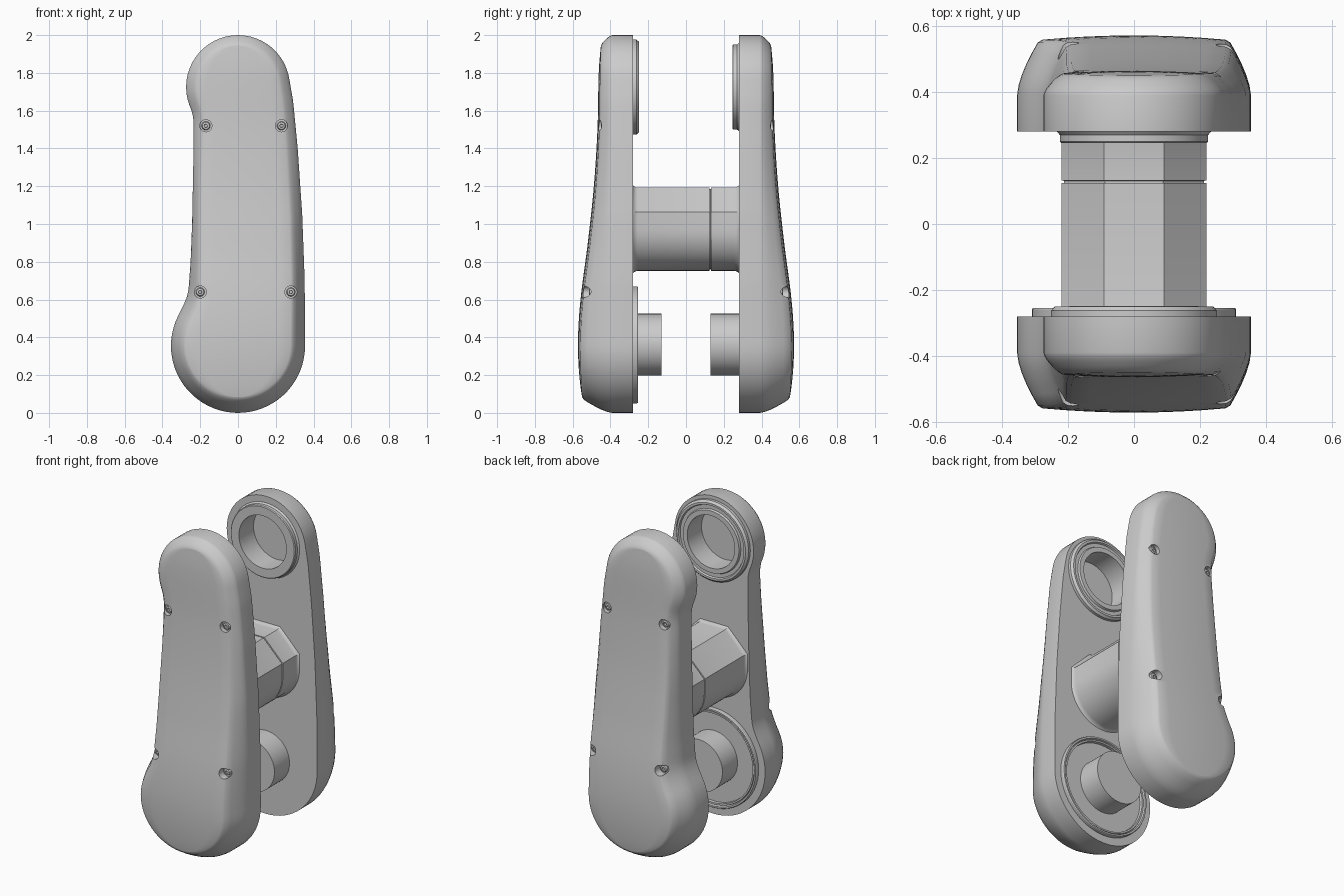
import bpy, bmesh, math
from mathutils import Vector

if "Cube" in bpy.data.objects:
    bpy.data.objects.remove(bpy.data.objects["Cube"])

IN = 0.28            # distance of the inner plate faces from y = 0
SCREWS = [(-0.17, 1.52, 0.435), (0.23, 1.52, 0.435), (-0.2, 0.64, 0.50), (0.28, 0.64, 0.50)]


def finish(name, bm, angle=30):
    bmesh.ops.remove_doubles(bm, verts=bm.verts, dist=1e-5)
    bmesh.ops.recalc_face_normals(bm, faces=bm.faces)
    me = bpy.data.meshes.new(name)
    bm.to_mesh(me)
    bm.free()
    ob = bpy.data.objects.new(name, me)
    bpy.context.collection.objects.link(ob)
    smooth(ob, angle)
    return ob


def smooth(ob, angle):
    bpy.ops.object.select_all(action='DESELECT')
    ob.select_set(True)
    bpy.context.view_layer.objects.active = ob
    bpy.ops.object.shade_smooth_by_angle(angle=math.radians(angle))


def bridge(bm, a, b):
    n = len(a)
    for i in range(n):
        j = (i + 1) % n
        bm.faces.new((a[i], a[j], b[j], b[i]))


def lathe(name, profile, s, cx, cz, n=64, closed=False):
    """Revolve (radius, |y|) points about an axis along y."""
    bm = bmesh.new()
    rings = [[bm.verts.new((cx + r * math.cos(2 * math.pi * k / n), s * y,
                            cz + r * math.sin(2 * math.pi * k / n))) for k in range(n)]
             for r, y in profile]
    for a, b in zip(rings, rings[1:]):
        bridge(bm, a, b)
    if closed:
        bridge(bm, rings[-1], rings[0])
    return finish(name, bm)


def arc(cz, r, a0, a1, side, n=24):
    return [Vector((side * r * math.cos(math.radians(a0 + (a1 - a0) * k / n)),
                    cz + r * math.sin(math.radians(a0 + (a1 - a0) * k / n)))) for k in range(n + 1)]


def resample(pts, n):
    lens = [0]
    for a, b in zip(pts, pts[1:]):
        lens.append(lens[-1] + (b - a).length)
    out, j = [], 0
    for k in range(n + 1):
        d = lens[-1] * k / n
        while j < len(pts) - 2 and lens[j + 1] < d:
            j += 1
        out.append(pts[j].lerp(pts[j + 1], (d - lens[j]) / (lens[j + 1] - lens[j])))
    return out


# Thickness curve of the plates: (z, outer |y|)
THICK = [(-.1, .50), (.07, .547), (.2, .565), (.35, .572), (.5, .567), (.65, .553), (.9, .52),
         (1.2, .488), (1.5, .469), (1.8, .462), (1.93, .452), (2.1, .43)]


def outer(x, z):
    i = 1
    while i < len(THICK) - 3 and THICK[i + 1][0] < z:
        i += 1
    (za, ya), (zb, yb), (zc, yc), (zd, yd) = THICK[i - 1:i + 3]
    t, h = (z - zb) / (zc - zb), zc - zb
    m0, m1 = h * (yc - ya) / (zc - za), h * (yd - yb) / (zd - zb)
    y = ((2*t**3 - 3*t*t + 1) * yb + (t**3 - 2*t*t + t) * m0
         + (3*t*t - 2*t**3) * yc + (t**3 - t*t) * m1)
    return y - 0.015 * (x / 0.3) ** 2


# Plate outline: left and right halves, bottom to top
N, M = 72, 8
left = resample(arc(.355, .355, -90, 31, -1)
                + [Vector(p) for p in ((-.275, .60), (-.262, .65), (-.251, .8), (-.243, 1.0),
                                       (-.237, 1.3), (-.234, 1.53), (-.24, 1.585))]
                + arc(1.725, .275, -22, 90, -1), N)
right = resample(arc(.355, .355, -90, 0, 1)
                 + [Vector(p) for p in ((.353, .7), (.34, 1.05), (.316, 1.4), (.292, 1.65))]
                 + arc(1.725, .275, 12, 90, 1), N)
outline = left + right[-2:0:-1]


def inset(frac, extra=0.0):
    res, n = [], len(outline)
    for i, p in enumerate(outline):
        t = (outline[(i + 1) % n] - outline[i - 1]).normalized()
        w = 0.068 - 0.014 * p.y
        if p.x < 0 and 0.55 < p.y < 1.65:
            w -= 0.016 * math.sin(math.pi * (p.y - .55) / 1.1)
        res.append(p + Vector((t.y, -t.x)) * (w * frac + extra))
    return res


def plate(name, s):
    bm = bmesh.new()
    loops = [[bm.verts.new((p.x, s * IN, p.y)) for p in outline]]
    bm.faces.new(loops[0])
    # rounded wall and chamfer
    for t in (0, .2, .4, .6, .8, 1):
        loops.append([bm.verts.new((p.x, s * (.39 + (outer(p.x, p.y) - .007 - .39) * t), p.y))
                      for p in inset(t ** 1.6)])
    top = inset(1, .015)
    loops.append([bm.verts.new((p.x, s * outer(p.x, p.y), p.y)) for p in top])
    for a, b in zip(loops, loops[1:]):
        bridge(bm, a, b)
    # crowned outer face, row by row
    rows = []
    for i in range(N + 1):
        a, b = top[i], top[(2 * N - i) % (2 * N)]
        pts = [a.lerp(b, k / M) for k in range(M + 1)]
        rows.append([bm.verts.new((p.x, s * outer(p.x, p.y), p.y)) for p in pts])
    for a, b in zip(rows, rows[1:]):
        for k in range(M):
            bm.faces.new((a[k], a[k + 1], b[k + 1], b[k]))
    ob = finish(name, bm, 40)
    # cut the socket and the screw holes
    cutters = [lathe("socket_cutter", [(0, .2), (.165, .2), (.165, .39), (0, .39)], s, 0, 1.725)]
    cutters += [lathe("screw_cutter", [(0, d), (.032, d), (.032, .7), (0, .7)], s, x, z, 24)
                for x, z, d in SCREWS]
    for c in cutters:
        c.hide_render = True
        m = ob.modifiers.new("cut", 'BOOLEAN')
        m.operation, m.solver, m.object = 'DIFFERENCE', 'EXACT', c
    dg = bpy.context.evaluated_depsgraph_get()
    me = bpy.data.meshes.new_from_object(ob.evaluated_get(dg))
    ob.modifiers.clear()
    ob.data = me
    for c in cutters:
        bpy.data.objects.remove(c)
    smooth(ob, 40)


for side, s in (("front", -1), ("back", 1)):
    plate(side + "_plate", s)
    # lower peg
    lathe(side + "_peg", [(.163, .285), (.163, .13), (0, .13)], s, 0, .362)
    # recessed screws
    for i, (x, z, d) in enumerate(SCREWS):
        lathe(f"{side}_screw_{i + 1}", [(0, d + .004), (.008, d + .004), (.009, d + .014),
                                        (.019, d + .012), (.024, d - .002)], s, x, z, 24)

# Raised collars around the sockets
lathe("front_collar", [(.165, .281), (.165, .248), (.195, .248), (.2, .26), (.222, .26), (.227, .25),
                       (.24, .25), (.252, .263), (.252, .284)], -1, 0, 1.725, closed=True)
lathe("back_collar", [(.165, .281), (.165, .245), (.22, .245), (.225, .25), (.225, .27),
                      (.237, .284)], 1, 0, 1.725, closed=True)
# Thin seal ring around the front peg
lathe("front_seal_ring", [(.278, .284), (.28, .262), (.29, .262), (.293, .27), (.297, .255), (.307, .255),
                          (.31, .26), (.31, .284)], -1, 0, .36, 96, closed=True)

# Cross pin: faceted on top, round below, with a seam and flared ends
bm = bmesh.new()
R, rings = 0.22, []
angles = [22.5 + 45 * k for k in range(4)] + [180 + 7.5 * k for k in range(25)]
for y, grow in ((-.285, .018), (-.277, .009), (-.268, .003), (-.255, 0), (.124, 0), (.125, -.008),
                (.131, -.008), (.132, 0), (.255, 0), (.268, .003), (.277, .009), (.285, .018)):
    ring = []
    for a in angles:
        r = (R + grow) / (math.cos(math.pi / 8) if a < 180 else 1)
        ring.append(bm.verts.new((r * math.cos(math.radians(a)), y, .972 + r * math.sin(math.radians(a)))))
    rings.append(ring)
for a, b in zip(rings, rings[1:]):
    bridge(bm, a, b)
finish("cross_pin", bm, 32)
